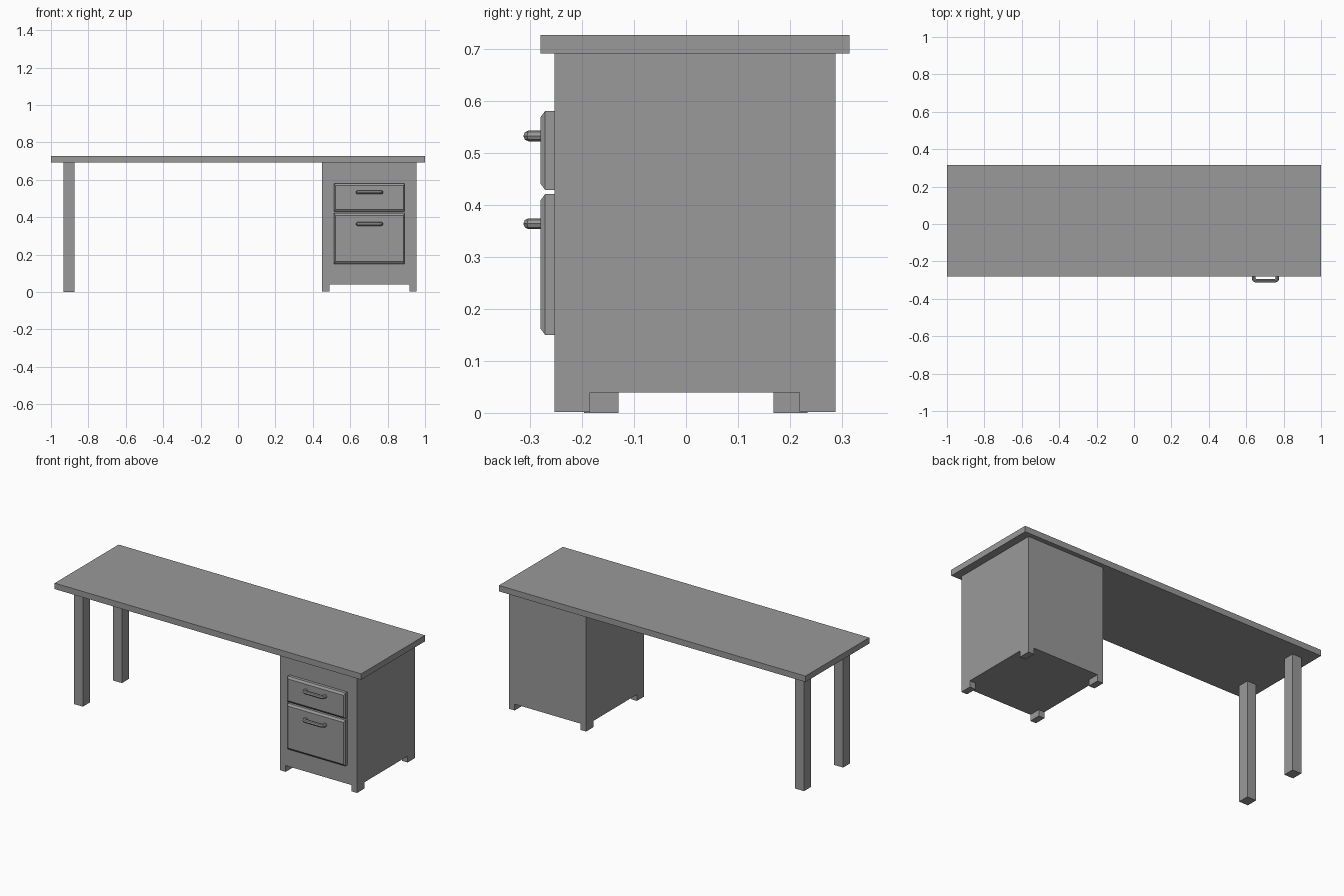
import bpy, bmesh

if "Cube" in bpy.data.objects:
    bpy.data.objects.remove(bpy.data.objects["Cube"])

# One darker grey material for every part
grey = bpy.data.materials.new("dark_grey")
grey.diffuse_color = (0.32, 0.32, 0.32, 1)
grey.use_nodes = True
grey.node_tree.nodes["Principled BSDF"].inputs["Base Color"].default_value = grey.diffuse_color


def make_object(name, bm):
    bmesh.ops.recalc_face_normals(bm, faces=bm.faces)
    mesh = bpy.data.meshes.new(name)
    bm.to_mesh(mesh)
    bm.free()
    mesh.materials.append(grey)
    obj = bpy.data.objects.new(name, mesh)
    bpy.context.collection.objects.link(obj)
    return obj


def box_bm(x0, x1, y0, y1, z0, z1):
    bm = bmesh.new()
    bmesh.ops.create_cube(bm, size=1)
    bmesh.ops.scale(bm, vec=(x1 - x0, y1 - y0, z1 - z0), verts=bm.verts)
    bmesh.ops.translate(bm, vec=((x0 + x1) / 2, (y0 + y1) / 2, (z0 + z1) / 2), verts=bm.verts)
    return bm


TOP_Z = 0.692

# Desk top
make_object("desk_top", box_bm(-1, 1, -0.28, 0.315, TOP_Z, 0.727))

# Two square legs on the left
for name, y in (("front_leg", -0.163), ("back_leg", 0.201)):
    make_object(name, box_bm(-0.934, -0.875, y - 0.033, y + 0.033, 0, TOP_Z))


# Cabinet: gridded bottom, walls pulled up, corner cells pulled down as feet
def cabinet():
    xs = (0.450, 0.488, 0.916, 0.954)
    ys = (-0.253, -0.185, 0.218, 0.288)
    bottom = 0.039
    bm = bmesh.new()
    grid = [[bm.verts.new((x, y, bottom)) for x in xs] for y in ys]
    corners = []
    for j in range(3):
        for i in range(3):
            f = bm.faces.new((grid[j][i], grid[j][i + 1], grid[j + 1][i + 1], grid[j + 1][i]))
            if i != 1 and j != 1:
                corners.append(f)
    rim = [e for e in bm.edges if e.is_boundary]
    up = bmesh.ops.extrude_edge_only(bm, edges=rim)["geom"]
    bmesh.ops.translate(bm, vec=(0, 0, TOP_Z - bottom),
                        verts=[g for g in up if isinstance(g, bmesh.types.BMVert)])
    bmesh.ops.contextual_create(bm, geom=[e for e in bm.edges if e.is_boundary])
    feet = bmesh.ops.extrude_discrete_faces(bm, faces=corners)["faces"]
    bmesh.ops.translate(bm, vec=(0, 0, 0.002 - bottom), verts=list({v for f in feet for v in f.verts}))
    make_object("cabinet", bm)


cabinet()


# Drawer front with a chamfered face
def drawer(name, z0, z1):
    x0, x1 = 0.514, 0.891
    bm = box_bm(x0, x1, -0.271, -0.252, z0, z1)
    front = min(bm.faces, key=lambda f: f.calc_center_median().y)
    new = bmesh.ops.extrude_discrete_faces(bm, faces=[front])["faces"][0]
    cx, cz = (x0 + x1) / 2, (z0 + z1) / 2
    for v in new.verts:
        v.co.x += 0.007 if v.co.x < cx else -0.007
        v.co.z += 0.012 if v.co.z < cz else -0.012
        v.co.y = -0.28
    make_object(name, bm)


# Bar handle swept along a U-shaped path
def handle(name, z):
    half = [(0.063, -0.278), (0.063, -0.291), (0.060, -0.299), (0.052, -0.303)]
    path = [(-x, y) for x, y in half] + half[::-1]
    curve = bpy.data.curves.new(name, 'CURVE')
    curve.dimensions = '3D'
    curve.bevel_depth = 0.0103
    curve.bevel_resolution = 2
    curve.use_fill_caps = True
    curve.materials.append(grey)
    spline = curve.splines.new('POLY')
    spline.points.add(len(path) - 1)
    for p, (x, y) in zip(spline.points, path):
        p.co = (0.703 + x, y, z, 1)
    obj = bpy.data.objects.new(name, curve)
    bpy.context.collection.objects.link(obj)
    bpy.ops.object.select_all(action='DESELECT')
    obj.select_set(True)
    bpy.context.view_layer.objects.active = obj
    bpy.ops.object.convert(target='MESH')
    bpy.ops.object.shade_flat()


for label, z0, z1, hz in (("upper", 0.429, 0.581, 0.533), ("lower", 0.15, 0.421, 0.364)):
    drawer(label + "_drawer", z0, z1)
    handle(label + "_handle", hz)
